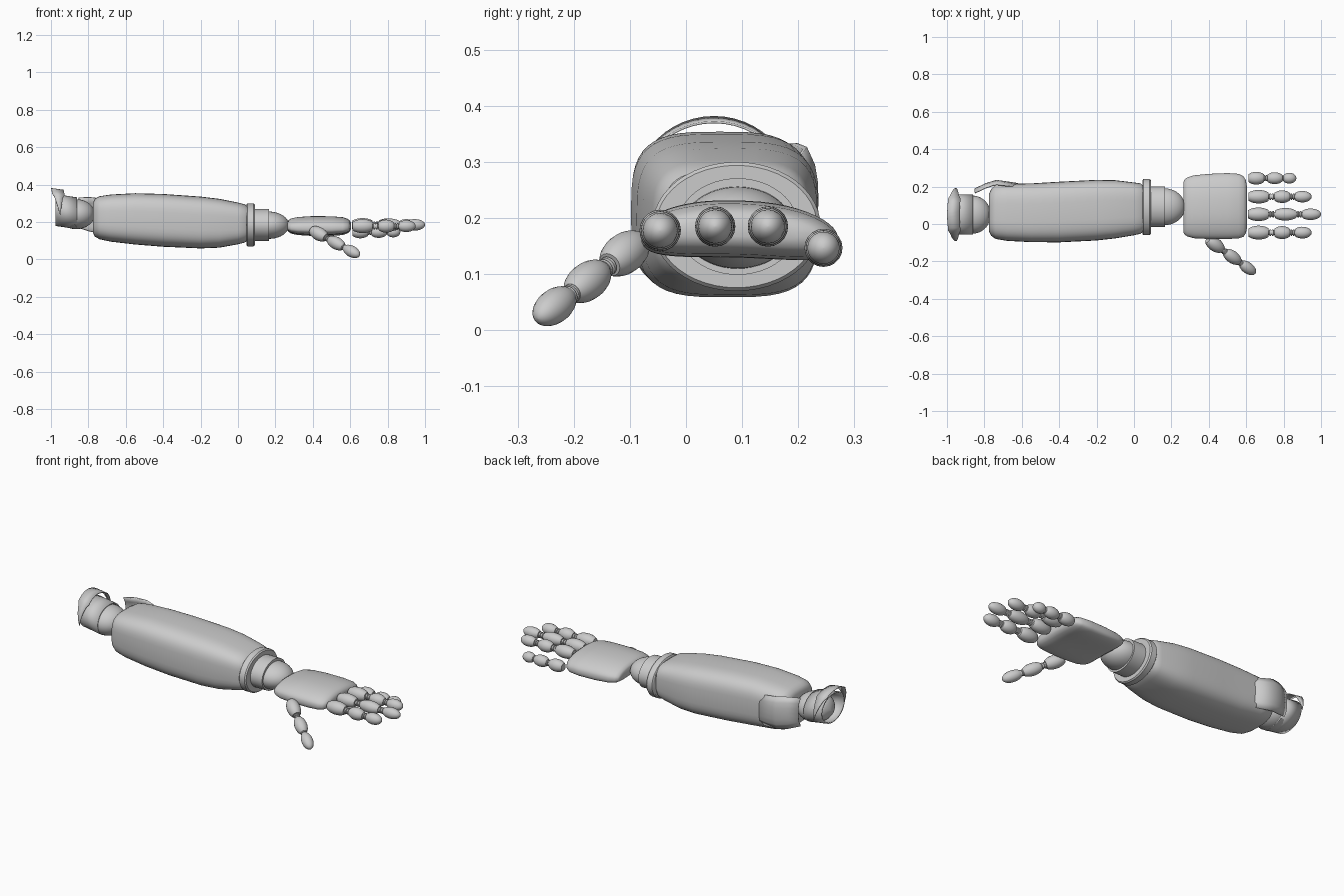
import bpy, math
from mathutils import Vector

if "Cube" in bpy.data.objects:
    bpy.data.objects.remove(bpy.data.objects["Cube"])

def make(name, verts, faces, angle=40):
    me = bpy.data.meshes.new(name)
    me.from_pydata(verts, [], faces)
    me.update()
    me.shade_smooth()
    me.set_sharp_from_angle(angle=math.radians(angle))
    ob = bpy.data.objects.new(name, me)
    bpy.context.collection.objects.link(ob)
    return ob

def loft(name, secs, n=2.0, seg=32, caps=True, bend=None, angle=40):
    """Skin superellipse sections (x, cy, cz, ry, rz) along x."""
    verts, faces = [], []
    for x, cy, cz, ry, rz in secs:
        for i in range(seg):
            a = 2 * math.pi * i / seg
            c, s = math.cos(a), math.sin(a)
            y = cy + ry * math.copysign(abs(c) ** (2 / n), c)
            z = cz + rz * math.copysign(abs(s) ** (2 / n), s)
            verts.append((x, y, z + (bend(y) if bend else 0)))
    for j in range(len(secs) - 1):
        for i in range(seg):
            k = (i + 1) % seg
            faces.append((j * seg + i, j * seg + k, (j + 1) * seg + k, (j + 1) * seg + i))
    if caps:
        faces.append(tuple(reversed(range(seg))))
        faces.append(tuple(range((len(secs) - 1) * seg, len(secs) * seg)))
    return make(name, verts, faces, angle)

def lathe(name, p, q, profile, seg=20):
    """Turned part from p to q; profile is (position 0..1, radius)."""
    p, q = Vector(p), Vector(q)
    length = (q - p).length
    ob = loft(name, [(t * length, 0, 0, r, r) for t, r in profile], seg=seg)
    ob.location = p
    ob.rotation_mode = 'QUATERNION'
    ob.rotation_quaternion = (q - p).to_track_quat('X', 'Z')
    return ob

def grid(name, rows, thickness):
    w = len(rows[0])
    faces = [(j * w + i, j * w + i + 1, (j + 1) * w + i + 1, (j + 1) * w + i)
             for j in range(len(rows) - 1) for i in range(w - 1)]
    ob = make(name, [v for r in rows for v in r], faces)
    m = ob.modifiers.new("thickness", 'SOLIDIFY')
    m.thickness = thickness
    m.offset = 0
    return ob

def egg(r, cut0, cut1, steps=12):
    """Ellipsoid profile with both ends cut at a fraction of the half length."""
    out = []
    for i in range(steps + 1):
        a0, a1 = -math.asin(cut0), math.asin(cut1)
        s = math.sin(a0 + (a1 - a0) * i / steps)
        out.append(((s + cut0) / (cut0 + cut1), max(r * math.sqrt(max(0, 1 - s * s)), 0.0005)))
    return out

# Forearm shell: (x, y low, y high, z low, z high)
outline = [(-0.775, -0.04, 0.16, 0.14, 0.305), (-0.765, -0.062, 0.185, 0.122, 0.325),
           (-0.74, -0.08, 0.21, 0.108, 0.338), (-0.68, -0.09, 0.215, 0.095, 0.347),
           (-0.55, -0.097, 0.217, 0.08, 0.354), (-0.4, -0.098, 0.226, 0.068, 0.35),
           (-0.2, -0.088, 0.236, 0.059, 0.336), (-0.1, -0.077, 0.234, 0.063, 0.324),
           (0.0, -0.06, 0.222, 0.081, 0.304), (0.035, -0.052, 0.217, 0.09, 0.295),
           (0.05, -0.04, 0.205, 0.1, 0.285)]
loft("forearm_shell", [(x, (a + b) / 2, (c + d) / 2, (b - a) / 2, (d - c) / 2)
                       for x, a, b, c, d in outline], n=3.4, seg=48)

# Pointed guard at the outer side of the elbow
guard = []
for x, y, z0, z1 in [(-0.85, 0.187, 0.17, 0.33), (-0.79, 0.215, 0.15, 0.332),
                     (-0.735, 0.232, 0.14, 0.325), (-0.62, 0.215, 0.13, 0.30)]:
    guard.append([(x, y - 0.02 * abs(2 * t / 6 - 1) ** 3, z0 + (z1 - z0) * t / 6) for t in range(7)])
grid("elbow_guard", guard, 0.008)

# Elbow ball, open sleeve and the loose curved plate on top
ball = []
for i in range(17):
    t = -1 + i / 8
    r = max(math.sqrt(max(0, 1 - t * t)), 0.005)
    ball.append((-0.865 + 0.1 * t, 0.05, 0.242, 0.102 * r, 0.08 * r))
loft("elbow_ball", ball)
sleeve = loft("elbow_sleeve", [(-0.975, 0.05, 0.264, 0.107, 0.085),
                               (-0.86, 0.05, 0.247, 0.107, 0.085)], caps=False)
m = sleeve.modifiers.new("wall", 'SOLIDIFY')
m.thickness = 0.008
plate = []
for i in range(25):
    a = math.radians(-90 + 7.5 * i)
    f = abs(a) / (math.pi / 2)
    w = 0.033 if f < 0.45 else 0.026 * (1 - f) / 0.55 + 0.001
    cx = -0.967 + 0.015 * f
    y, z = 0.05 + 0.14 * math.sin(a), 0.242 + 0.135 * math.cos(a)
    plate.append([(cx - w, y, z + 0.003), (cx + w, y, z - 0.006)])
grid("sleeve_plate", plate, 0.004)

# Wrist: collar ring, cylinder, domed joint
loft("wrist_ring", [(x, 0.09, 0.185, 0.15 - d, 0.115 - d) for x, d in
                    [(0.045, 0.006), (0.05, 0), (0.083, 0), (0.09, 0.006)]], seg=48)
loft("wrist_cylinder", [(x, 0.092, 0.185, 0.108, 0.086) for x in (0.06, 0.165)], seg=48)
dome = []
for i in range(11):
    a = math.pi / 2 * i / 10
    r = max(math.cos(a), 0.01)
    dome.append((0.165 + 0.108 * math.sin(a), 0.092, 0.183, 0.098 * r, 0.073 * r))
loft("wrist_dome", [(0.15,) + dome[0][1:]] + dome, seg=48)

# Palm: rounded pad, gently arched across the knuckles
palm = [(0.265, -0.045, 0.225, 0.02), (0.27, -0.056, 0.238, 0.03), (0.285, -0.066, 0.249, 0.039),
        (0.32, -0.076, 0.26, 0.046), (0.4, -0.08, 0.268, 0.051), (0.5, -0.08, 0.272, 0.05),
        (0.56, -0.077, 0.268, 0.045), (0.585, -0.068, 0.255, 0.037), (0.598, -0.05, 0.235, 0.028),
        (0.604, -0.02, 0.2, 0.015)]
loft("palm", [(x, (a + b) / 2, 0.181, (b - a) / 2, h) for x, a, b, h in palm],
     n=2.7, seg=48, bend=lambda y: -0.6 * (y - 0.07) ** 2, angle=60)

# Fingers: three bead segments linked by grooved hinges
def digit(name, origin, direction, spans, r):
    o, d = Vector(origin), Vector(direction).normalized()
    shapes = [egg(r, 0.8, 0.8), egg(r * 0.93, 0.82, 0.85), egg(r * 0.85, 0.8, 1.0)]
    for i, (a, b) in enumerate(spans):
        lathe(f"{name}_segment_{i + 1}", o + d * a, o + d * b, shapes[i])
        if i < 2:
            c = spans[i + 1][0]
            rr = r * 0.48
            prof = [(0, rr * 0.7), (0.25, rr * 0.7), (0.3, rr), (0.43, rr), (0.47, rr * 0.7),
                    (0.53, rr * 0.7), (0.57, rr), (0.7, rr), (0.75, rr * 0.7), (1, rr * 0.7)]
            lathe(f"{name}_hinge_{i + 1}", o + d * (b - 0.01), o + d * (c + 0.01), prof)

long_spans = [(0.613, 0.72), (0.75, 0.835), (0.86, 0.95)]
digit("index_finger", (0, -0.046, 0.178), (1, 0, 0), long_spans, 0.037)
digit("middle_finger", (0, 0.052, 0.185), (1, 0, 0), [(0.61, 0.72), (0.753, 0.868), (0.9, 1.0)], 0.036)
digit("ring_finger", (0, 0.146, 0.185), (1, 0, 0), long_spans, 0.036)
digit("little_finger", (0, 0.245, 0.147), (1, 0, 0), [(0.612, 0.695), (0.713, 0.793), (0.8, 0.868)], 0.034)
digit("thumb", (0.395, -0.083, 0.157), (0.227, -0.162, -0.122),
      [(0.0, 0.1), (0.125, 0.225), (0.24, 0.34)], 0.036)
